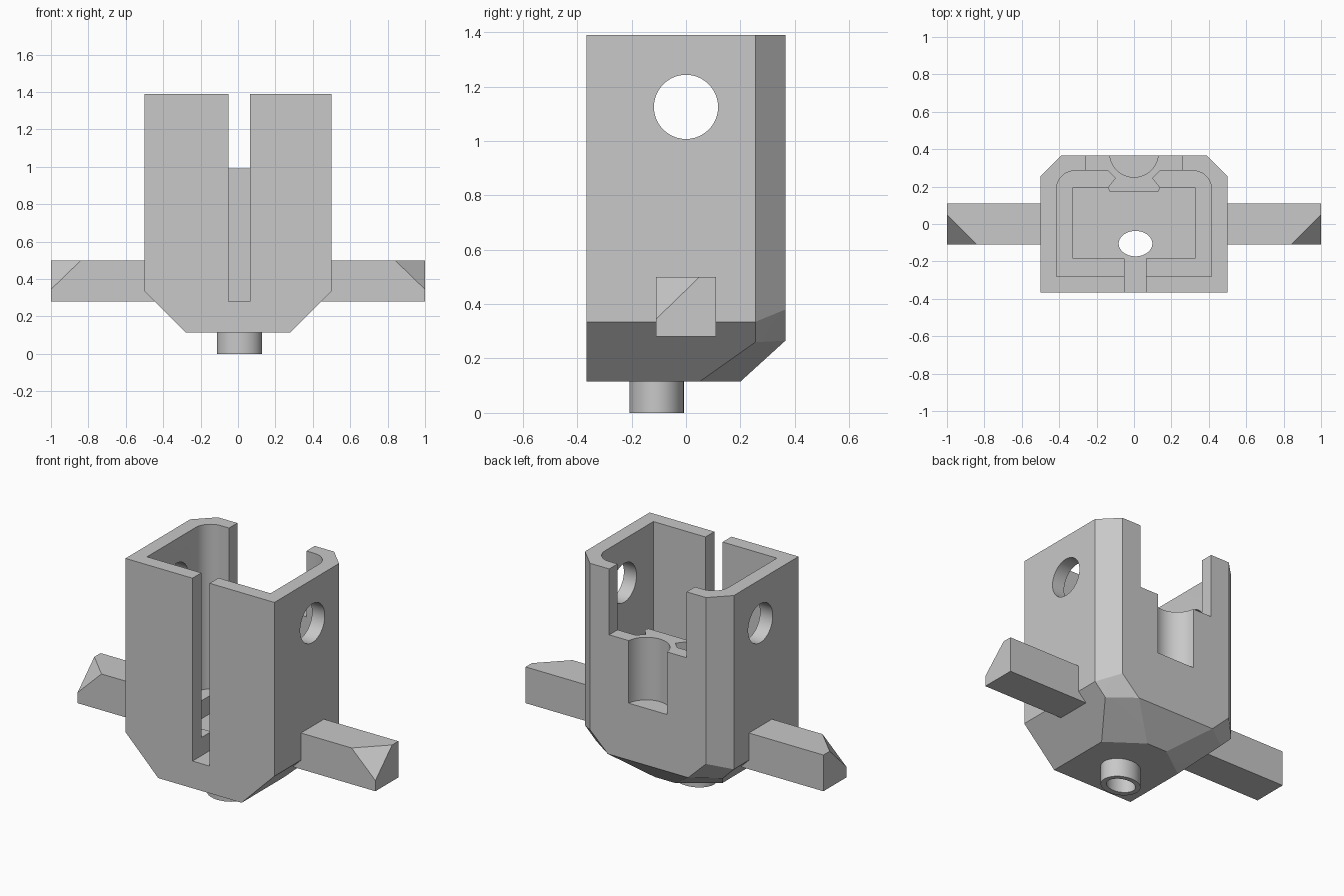
import bpy, bmesh, math
from mathutils import Vector, Matrix

cube = bpy.data.objects.get("Cube")
if cube:
    bpy.data.objects.remove(cube, do_unlink=True)

grey = bpy.data.materials.new("light_grey")
grey.use_nodes = True
colour = (0.58, 0.58, 0.58, 1)
grey.diffuse_color = colour
grey.node_tree.nodes["Principled BSDF"].inputs["Base Color"].default_value = colour


def make(name, bm):
    bmesh.ops.recalc_face_normals(bm, faces=bm.faces)
    mesh = bpy.data.meshes.new(name)
    bm.to_mesh(mesh)
    bm.free()
    mesh.materials.append(grey)
    obj = bpy.data.objects.new(name, mesh)
    bpy.context.collection.objects.link(obj)
    return obj


def hull(name, points):
    bm = bmesh.new()
    for p in points:
        bm.verts.new(p)
    bmesh.ops.convex_hull(bm, input=bm.verts)
    bmesh.ops.dissolve_limit(bm, angle_limit=0.01, verts=bm.verts, edges=bm.edges)
    return make(name, bm)


def prism(name, outline, z0, z1):
    bm = bmesh.new()
    face = bm.faces.new([bm.verts.new((x, y, z0)) for x, y in outline])
    top = bmesh.ops.extrude_face_region(bm, geom=[face])["geom"]
    verts = [v for v in top if isinstance(v, bmesh.types.BMVert)]
    bmesh.ops.translate(bm, vec=(0, 0, z1 - z0), verts=verts)
    return make(name, bm)


def box(name, x0, x1, y0, y1, z0, z1):
    return prism(name, [(x0, y0), (x1, y0), (x1, y1), (x0, y1)], z0, z1)


def ellipse(cx, cy, rx, ry, n=48):
    steps = [2 * math.pi * i / n for i in range(n)]
    return [(cx + rx * math.cos(a), cy + ry * math.sin(a)) for a in steps]


def combine(target, tool, operation):
    mod = target.modifiers.new("combine", 'BOOLEAN')
    mod.operation, mod.solver, mod.object = operation, 'EXACT', tool
    bpy.context.view_layer.objects.active = target
    bpy.ops.object.modifier_apply(modifier=mod.name)
    bpy.data.objects.remove(tool, do_unlink=True)


# Outer housing, with tapered underside and cut back corners
half = [(.5, -.365, 1.39), (.5, .255, 1.39), (.39, .365, 1.39),
        (.5, -.365, .335), (.5, .255, .335), (.39, .365, .38),
        (.425, .255, .26), (.27, .365, .265),
        (.28, -.365, .115), (.28, .05, .115), (.07, .2, .115)]
housing = hull("housing", [(s * x, y, z) for x, y, z in half for s in (1, -1)])

# Main cavity with rounded back corners
r = .1
arc = [(.415 - r + r * math.cos(a), .285 - r + r * math.sin(a))
       for a in [math.pi / 2 * i / 10 for i in range(11)]]
right = [(.415, -.28)] + arc
cavity = right + [(-x, y) for x, y in reversed(right)]
combine(housing, prism("cavity", cavity, .39, 1.6), 'DIFFERENCE')
combine(housing, box("lower_cavity", -.325, .325, -.185, .195, .28, .6), 'DIFFERENCE')

# Rear opening, and the dovetail boss behind the rear groove
combine(housing, box("rear_opening", -.26, .26, .2, .6, .99, 1.6), 'DIFFERENCE')
boss = [(.14, .3), (.14, .285), (.1, .245), (.14, .195), (.13, .175)]
boss += [(-x, y) for x, y in reversed(boss)]
combine(housing, prism("boss", boss, .27, .99), 'UNION')
groove = prism("groove", ellipse(0, .38, .13, .13), .61, 1.6)
combine(housing, groove, 'DIFFERENCE')

# Front slot
combine(housing, box("front_slot", -.05, .065, -.6, -.18, .28, 1.6), 'DIFFERENCE')

# Pin hole through both side walls
pin = prism("pin_hole", ellipse(0, 0, .118, .118), -.8, .8)
pin.data.transform(Matrix.Translation((0, 0, 1.125)) @ Matrix.Rotation(math.pi / 2, 4, 'Y'))
combine(housing, pin, 'DIFFERENCE')

# Hollow spigot under the floor
combine(housing, prism("spigot", ellipse(.008, -.108, .12, .1), 0, .15), 'UNION')
combine(housing, prism("bore", ellipse(.008, -.105, .09, .068), -.1, .5), 'DIFFERENCE')

# Side arms with one cut corner at the tip
parts = [housing]
for side, name in ((1, "left_arm"), (-1, "right_arm")):
    pts = [(.43, y, z) for y in (-.11, .11) for z in (.28, .5)]
    pts += [(1, -.11, .28), (1, .11, .28), (1, .11, .5),
            (1, -.11, .345), (1, .05, .5), (.84, -.11, .5)]
    parts.append(hull(name, [(side * x, y, z) for x, y, z in pts]))

# Smooth the round walls and keep the edges sharp
bpy.ops.object.select_all(action='DESELECT')
for part in parts:
    part.select_set(True)
bpy.context.view_layer.objects.active = housing
bpy.ops.object.shade_smooth_by_angle(angle=math.radians(20))
